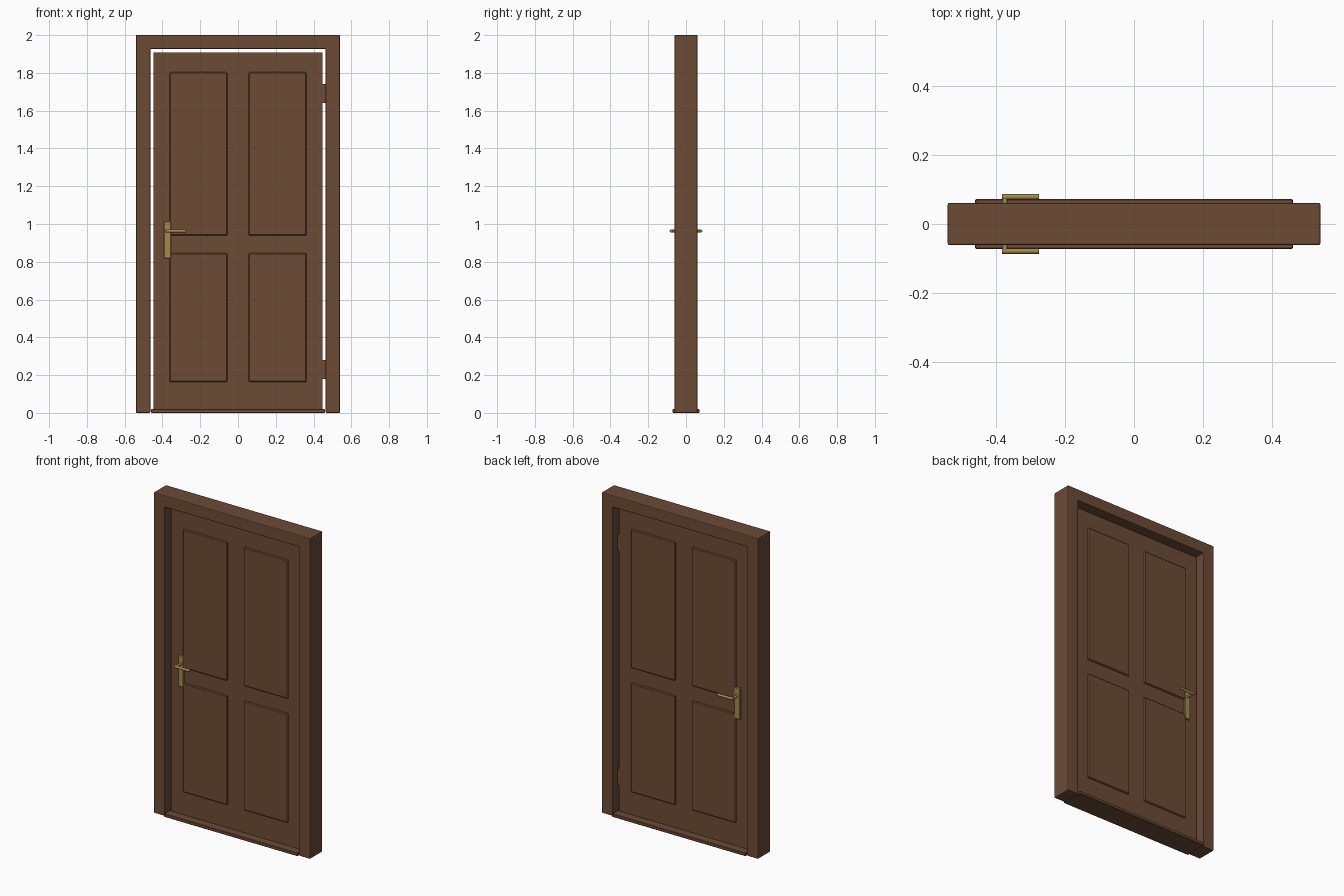
import bpy, bmesh
from math import pi, radians
from mathutils import Matrix

if "Cube" in bpy.data.objects:
    bpy.data.objects.remove(bpy.data.objects["Cube"])

def material(name, rgb):
    m = bpy.data.materials.new(name)
    m.diffuse_color = (*rgb, 1)
    m.use_nodes = True
    m.node_tree.nodes["Principled BSDF"].inputs["Base Color"].default_value = m.diffuse_color
    return m

wood = material("brown wood", (0.15, 0.07, 0.036))
brass = material("brass", (0.37, 0.25, 0.075))

def finish(bm, name, mat, bevel=0, segments=1, smooth=False):
    bmesh.ops.recalc_face_normals(bm, faces=bm.faces)
    mesh = bpy.data.meshes.new(name)
    bm.to_mesh(mesh)
    bm.free()
    mesh.materials.append(mat)
    ob = bpy.data.objects.new(name, mesh)
    bpy.context.collection.objects.link(ob)
    if bevel:
        mod = ob.modifiers.new("edge bevel", 'BEVEL')
        mod.width, mod.segments = bevel, segments
        mod.limit_method, mod.angle_limit = 'ANGLE', radians(30)
    if smooth:
        bpy.ops.object.select_all(action='DESELECT')
        ob.select_set(True)
        bpy.context.view_layer.objects.active = ob
        bpy.ops.object.shade_smooth_by_angle(angle=radians(40))
    return ob

def box(name, x, y, z, mat, **kw):
    bm = bmesh.new()
    size = Matrix.Diagonal((x[1] - x[0], y[1] - y[0], z[1] - z[0], 1))
    mid = Matrix.Translation((sum(x) / 2, sum(y) / 2, sum(z) / 2))
    bmesh.ops.create_cube(bm, size=1, matrix=mid @ size)
    return finish(bm, name, mat, **kw)

def rod(name, centre, radius, length, axis, mat, **kw):
    bm = bmesh.new()
    turn = Matrix.Rotation(pi / 2, 4, 'Y' if axis == 'X' else 'X')
    bmesh.ops.create_cone(bm, cap_ends=True, segments=24, radius1=radius, radius2=radius,
                          depth=length, matrix=Matrix.Translation(centre) @ turn)
    return finish(bm, name, mat, smooth=True, **kw)

# Door frame: one U-shaped profile extruded through the wall
profile = [(-0.54, 0), (-0.54, 2), (0.54, 2), (0.54, 0),
           (0.464, 0), (0.464, 1.927), (-0.464, 1.927), (-0.464, 0)]
bm = bmesh.new()
face = bm.faces.new([bm.verts.new((x, -0.061, z)) for x, z in profile])
ext = bmesh.ops.extrude_face_region(bm, geom=[face])
bmesh.ops.translate(bm, vec=(0, 0.122, 0),
                    verts=[v for v in ext["geom"] if isinstance(v, bmesh.types.BMVert)])
finish(bm, "door_frame", wood, bevel=0.005, segments=2)

# Threshold and door leaf
box("threshold", (-0.461, 0.461), (-0.072, 0.072), (0, 0.02), wood, bevel=0.003)
box("door_leaf", (-0.448, 0.448), (-0.02, 0.02), (0.02, 1.909), wood)

# Raised panels, handle plates and levers on both faces
for side, label in ((-1, "front"), (1, "back")):
    def span(a, b):
        return tuple(sorted((side * a, side * b)))
    for row, z in (("lower", (0.164, 0.846)), ("upper", (0.939, 1.804))):
        for col, x in (("left", (-0.363, -0.056)), ("right", (0.056, 0.363))):
            box(f"{label}_{row}_{col}_panel", x, span(0.015, 0.028), z, wood, bevel=0.005)
    box(f"{label}_handle_plate", (-0.392, -0.355), span(0.018, 0.03), (0.818, 1.013),
        brass, bevel=0.002)
    rod(f"{label}_handle_spindle", (-0.374, side * 0.053, 0.963), 0.007, 0.05, 'Y', brass)
    rod(f"{label}_handle_lever", (-0.329, side * 0.0785, 0.963), 0.008, 0.108, 'X', brass,
        bevel=0.001)

# Hinges filling the gap on the right
for label, z in (("lower", 0.23), ("upper", 1.69)):
    box(f"{label}_hinge", (0.445, 0.466), (-0.015, 0.015), (z - 0.05, z + 0.05), wood)
